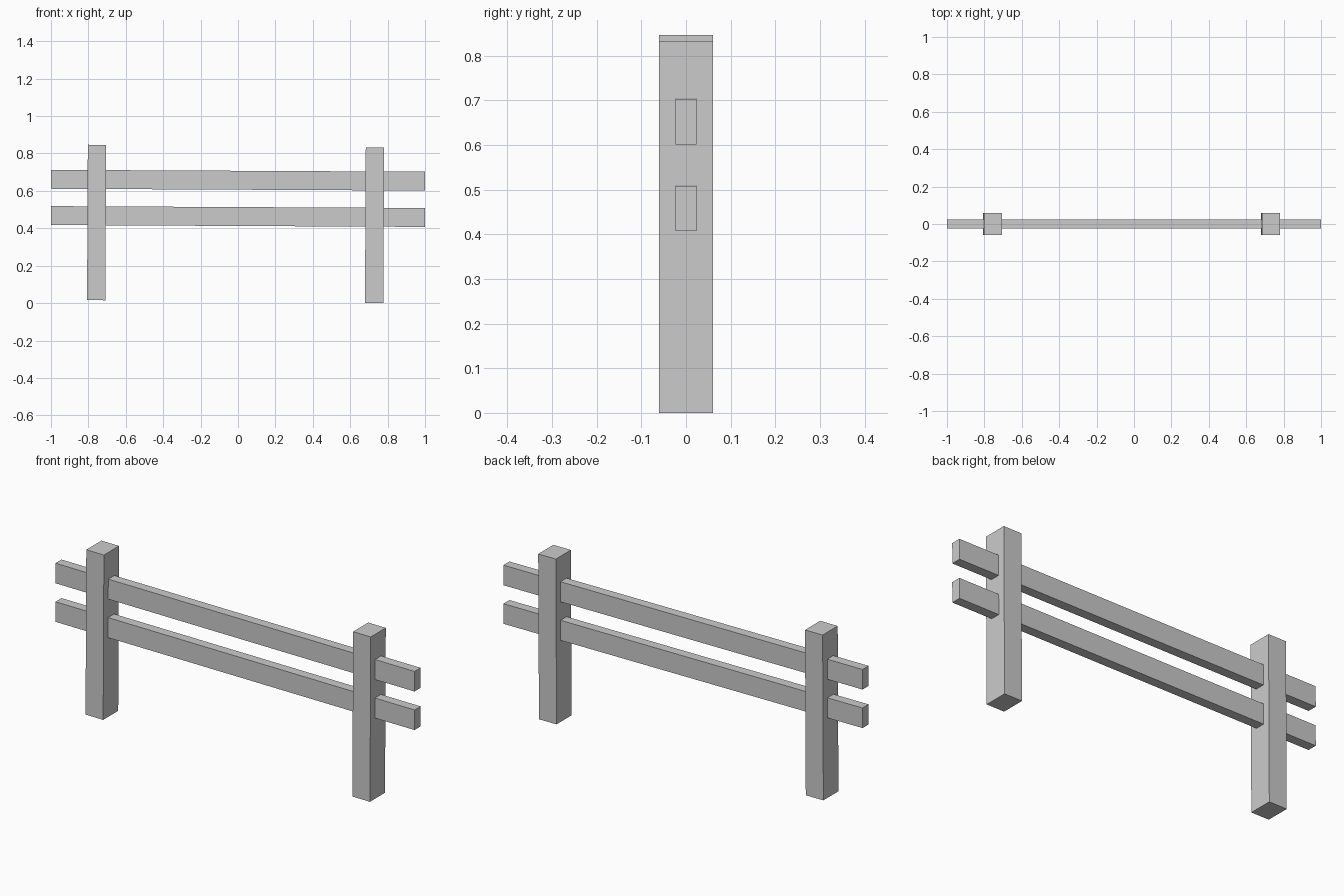
import bpy
import bmesh
from mathutils import Matrix

if "Cube" in bpy.data.objects:
    bpy.data.objects.remove(bpy.data.objects["Cube"])

LEAN = 0.005  # whole fence leans very slightly to the right


def beam(name, size, center):
    """Square-cut timber, tilted with the fence."""
    bm = bmesh.new()
    bmesh.ops.create_cube(bm, size=1.0, matrix=Matrix.Diagonal((*size, 1.0)))
    mesh = bpy.data.meshes.new(name)
    bm.to_mesh(mesh)
    bm.free()
    obj = bpy.data.objects.new(name, mesh)
    obj.location = center
    obj.rotation_euler.y = LEAN
    bpy.context.collection.objects.link(obj)
    return obj


# Upright posts
for name, x, z in (("left_post", -0.756, 0.431), ("right_post", 0.73, 0.416)):
    beam(name, (0.098, 0.12, 0.831), (x, 0, z))

# Horizontal rails running through the posts
for name, z in (("upper_rail", 0.657), ("lower_rail", 0.463)):
    beam(name, (2.0, 0.048, 0.101), (0, 0, z))
